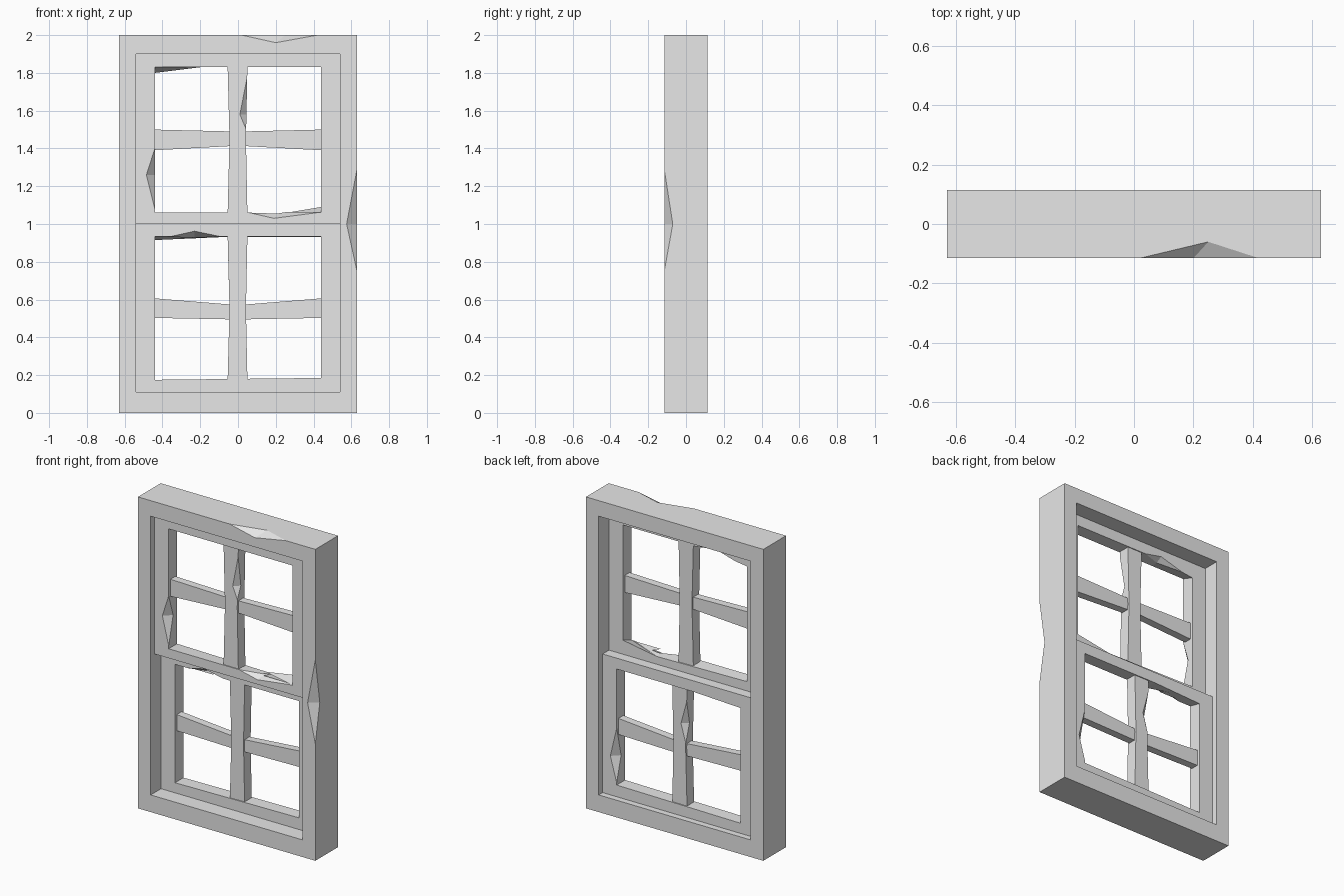
import bpy
import bmesh
from mathutils import Vector

cube = bpy.data.objects.get("Cube")
if cube:
    bpy.data.objects.remove(cube, do_unlink=True)

# Single flat paint colour
paint = bpy.data.materials.new("light_grey_paint")
paint.use_nodes = True
grey = (0.8, 0.8, 0.8, 1)
paint.diffuse_color = grey
paint.node_tree.nodes["Principled BSDF"].inputs["Base Color"].default_value = grey


def finish(name, bm):
    bmesh.ops.recalc_face_normals(bm, faces=bm.faces)
    mesh = bpy.data.meshes.new(name)
    bm.to_mesh(mesh)
    bm.free()
    mesh.materials.append(paint)
    obj = bpy.data.objects.new(name, mesh)
    bpy.context.collection.objects.link(obj)
    return obj


def ring(name, outer, front, back, y0, y1):
    """Rectangular surround whose opening may differ between front and back."""
    bm = bmesh.new()
    loops = [[bm.verts.new((x, y, z)) for x, z in pts]
             for pts, y in ((outer, y0), (front, y0), (back, y1), (outer, y1))]
    n = len(outer)
    for k in range(4):
        a, b = loops[k], loops[(k + 1) % 4]
        for i in range(n):
            j = (i + 1) % n
            bm.faces.new((a[i], a[j], b[j], b[i]))
    return finish(name, bm)


def prism(name, pts, y0, y1):
    """Upright outline extruded through the wall depth."""
    bm = bmesh.new()
    face = bm.faces.new([bm.verts.new((x, y0, z)) for x, z in pts])
    new = bmesh.ops.extrude_face_region(bm, geom=[face])["geom"]
    bmesh.ops.translate(bm, vec=(0, y1 - y0, 0),
                        verts=[v for v in new if isinstance(v, bmesh.types.BMVert)])
    return finish(name, bm)


def chip(obj, a, b, p, q):
    """Knock a splinter off edge a-b, reaching p and q on the two faces."""
    corners = [Vector(c) for c in (a, b, p, q)]
    mid = (corners[2] + corners[3]) / 2
    bm = bmesh.new()
    for c in corners:
        bm.verts.new(mid + (c - mid) * 1.2)
    bmesh.ops.convex_hull(bm, input=bm.verts)
    cutter = finish("chip_cutter", bm)
    cutter.hide_render = True
    mod = obj.modifiers.new("chip", "BOOLEAN")
    mod.object = cutter
    mod.operation = "DIFFERENCE"
    mod.solver = "EXACT"
    bpy.context.view_layer.objects.active = obj
    bpy.ops.object.modifier_apply(modifier=mod.name)
    bpy.data.objects.remove(cutter, do_unlink=True)


def box(w, bottom, top, xb=0, xt=0):
    """Six-point rectangle; bottom and top are heights at left, middle, right."""
    return [(-w, bottom[0]), (xb, bottom[1]), (w, bottom[2]),
            (w, top[2]), (xt, top[1]), (-w, top[0])]


def level(z):
    return (z, z, z)


# Outer frame with two broken edges
F = 0.115
opening = box(0.54, level(0.11), level(1.9))
frame = ring("outer_frame", box(0.63, level(0), level(2)), opening, opening, -F, F)
chip(frame, (0.63, -F, 0.75), (0.63, -F, 1.29), (0.575, -F, 1.0), (0.63, -0.07, 1.0))
chip(frame, (0.02, -F, 2), (0.42, -F, 2), (0.2, -F, 1.96), (0.25, -0.06, 2))

# Upper sash sits forward, lower sash sits back
UF, UB = -0.075, 0.01
LF, LB = -0.01, 0.075
upper = ring("upper_sash", box(0.54, level(1.0), level(1.9)),
             box(0.44, level(1.06), level(1.83), 0.2, -0.2),
             box(0.44, (1.06, 1.05, 1.09), (1.8, 1.83, 1.83), 0.2, -0.2), UF, UB)
lower = ring("lower_sash", box(0.54, level(0.11), level(1.0)),
             box(0.44, (0.175, 0.18, 0.185), level(0.935), 0, -0.1),
             box(0.44, (0.175, 0.18, 0.185), (0.915, 0.93, 0.93), 0, -0.1), LF, LB)
chip(upper, (-0.44, UF, 1.08), (-0.44, UF, 1.4), (-0.485, UF, 1.26), (-0.44, -0.03, 1.26))
chip(upper, (0.06, UF, 1.06), (0.42, UF, 1.06), (0.19, UF, 1.03), (0.22, -0.02, 1.06))
chip(upper, (-0.36, UB, 1.81), (-0.08, UB, 1.83), (-0.2, UB, 1.855), (-0.2, -0.03, 1.83))
chip(lower, (-0.35, LF, 0.935), (-0.1, LF, 0.935), (-0.23, LF, 0.962), (-0.23, 0.04, 0.93))
chip(lower, (0.44, LB, 0.2), (0.44, LB, 0.55), (0.485, LB, 0.36), (0.44, 0.03, 0.36))


# Glazing bars: waisted upright and two flared crossbars per sash
def bars(prefix, y, z0, zm, z1, cross):
    upright = prism(prefix + "_upright_bar",
                    [(-0.055, z0), (0.05, z0), (0.042, zm), (0.05, z1),
                     (-0.055, z1), (-0.045, zm)], y - 0.036, y + 0.036)
    lo_out, lo_in, hi_in, hi_out = cross
    for side, s in (("right", -1), ("left", 1)):
        prism(prefix + "_" + side + "_crossbar",
              [(s * 0.45, lo_out), (s * 0.03, lo_in),
               (s * 0.03, hi_in), (s * 0.45, hi_out)], y - 0.025, y + 0.025)
    return upright


upper_bar = bars("upper", -0.032, 1.05, 1.45, 1.835, (1.39, 1.413, 1.49, 1.5))
lower_bar = bars("lower", 0.032, 0.17, 0.55, 0.94, (0.503, 0.495, 0.573, 0.607))
chip(upper_bar, (0.0435, -0.068, 1.5), (0.049, -0.068, 1.78),
     (0.01, -0.068, 1.58), (0.045, -0.035, 1.58))
chip(lower_bar, (-0.046, 0.068, 0.58), (-0.053, 0.068, 0.85),
     (-0.012, 0.068, 0.7), (-0.048, 0.035, 0.7))
